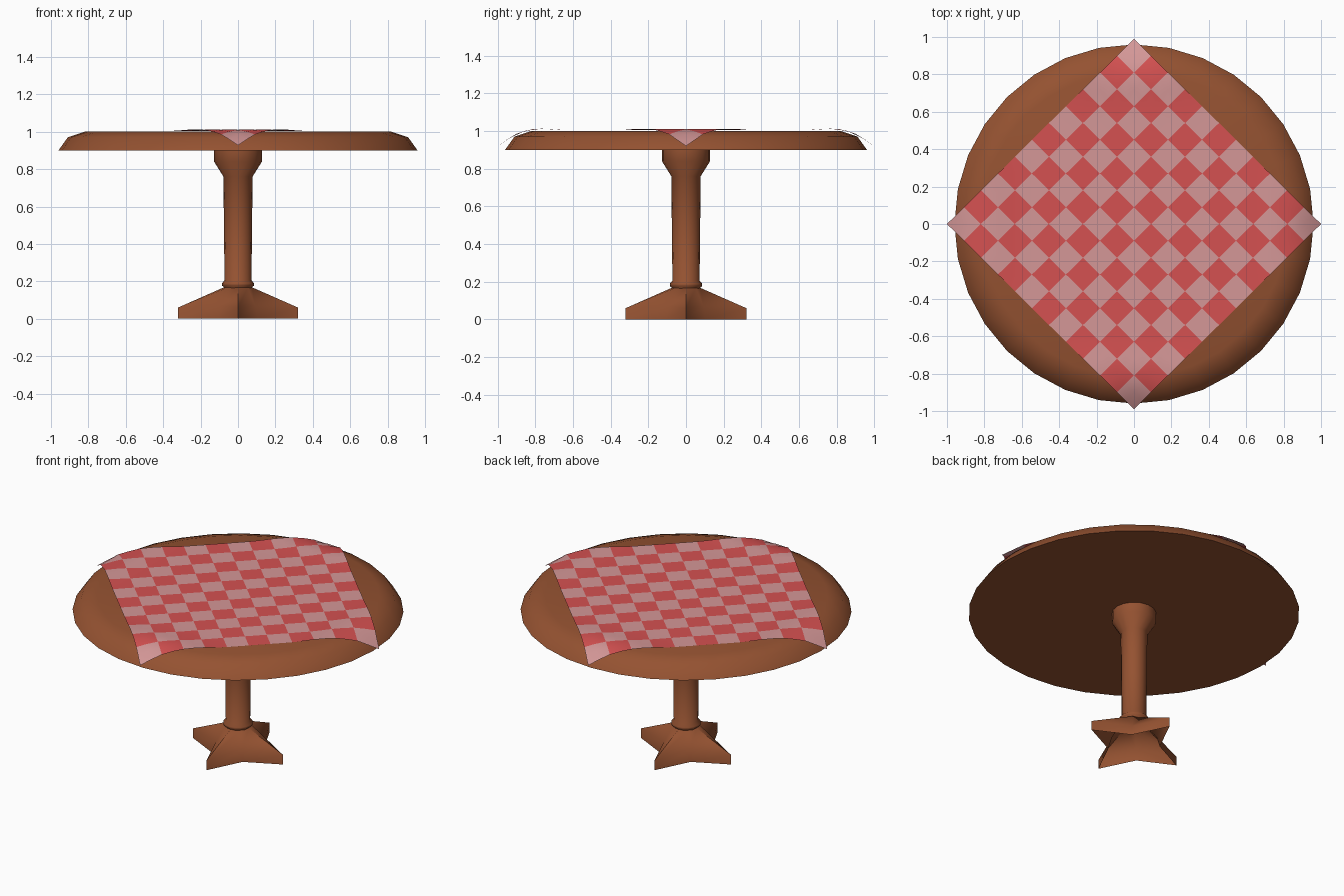
import bpy, bmesh, math

if "Cube" in bpy.data.objects:
    bpy.data.objects.remove(bpy.data.objects["Cube"])


def material(name, rgb):
    m = bpy.data.materials.new(name)
    m.diffuse_color = (*rgb, 1)
    m.use_nodes = True
    m.node_tree.nodes["Principled BSDF"].inputs["Base Color"].default_value = m.diffuse_color
    return m


wood = material("brown wood", (0.30, 0.085, 0.031))
pink = material("pale pink cloth", (0.66, 0.31, 0.31))
red = material("red cloth", (0.66, 0.082, 0.082))


def finish(name, bm, mats, angle=40):
    mesh = bpy.data.meshes.new(name)
    bm.to_mesh(mesh)
    bm.free()
    ob = bpy.data.objects.new(name, mesh)
    bpy.context.collection.objects.link(ob)
    for m in mats:
        mesh.materials.append(m)
    bpy.ops.object.select_all(action='DESELECT')
    ob.select_set(True)
    bpy.context.view_layer.objects.active = ob
    bpy.ops.object.shade_smooth_by_angle(angle=math.radians(angle))
    return ob


def skin(bm, rings, cap_low=True, cap_high=True):
    # joins rings of points (listed bottom to top) with quads
    loops = [[bm.verts.new(p) for p in ring] for ring in rings]
    n = len(loops[0])
    for a, b in zip(loops, loops[1:]):
        for i in range(n):
            j = (i + 1) % n
            bm.faces.new((a[i], a[j], b[j], b[i]))
    if cap_low:
        bm.faces.new(loops[0][::-1])
    if cap_high:
        bm.faces.new(loops[-1])


def circle(r, z, n):
    return [(r * math.cos(2 * math.pi * i / n), r * math.sin(2 * math.pi * i / n), z)
            for i in range(n)]


def lathe(name, profile, n, angle=40):
    bm = bmesh.new()
    skin(bm, [circle(r, z, n) for r, z in profile])
    return finish(name, bm, [wood], angle)


# Round top with bevelled rim
lathe("table_top", [(0.96, 0.90), (0.91, 0.97), (0.82, 1.0)], 32, 60)

# Pedestal column with flared head and a small ring near the foot
lathe("column", [(0.07, 0.14), (0.072, 0.165), (0.086, 0.178), (0.086, 0.19),
                 (0.072, 0.205), (0.078, 0.76), (0.128, 0.84), (0.128, 0.90)], 16, 50)

# Four-pointed star foot, hollow underneath
def star(tip, valley, z_tip, z_valley):
    pts = []
    for i in range(8):
        r, z = (tip, z_tip) if i % 2 == 0 else (valley, z_valley)
        a = i * math.pi / 4
        pts.append((r * math.cos(a), r * math.sin(a), z))
    return pts


bm = bmesh.new()
skin(bm, [star(0.32, 0.15, 0, 0), star(0.32, 0.13, 0.06, 0.07),
          star(0.075, 0.075, 0.168, 0.168)], cap_low=False)
finish("star_foot", bm, [wood], 50)

# Checked cloth laid diagonally, its corners bending over the rim
drape = [(0, 1.004), (0.65, 1.004), (0.75, 1.013), (0.83, 1.009),
         (0.91, 0.982), (1.01, 0.913)]


def cloth_z(d):
    for (d0, z0), (d1, z1) in zip(drape, drape[1:]):
        if d <= d1:
            return z0 + (z1 - z0) * (d - d0) / (d1 - d0)
    return drape[-1][1]


checks, sub = 11, 2
n = checks * sub
bm = bmesh.new()
grid = []
for i in range(n + 1):
    row = []
    for j in range(n + 1):
        u, v = i / n - 0.5, j / n - 0.5
        x, y = u - v, (u + v) * 0.99
        row.append(bm.verts.new((x, y, cloth_z(max(abs(x), abs(y))))))
    grid.append(row)
for i in range(n):
    for j in range(n):
        f = bm.faces.new((grid[i][j], grid[i + 1][j], grid[i + 1][j + 1], grid[i][j + 1]))
        f.material_index = (i // sub + j // sub) % 2
finish("checked_cloth", bm, [pink, red], 20)
